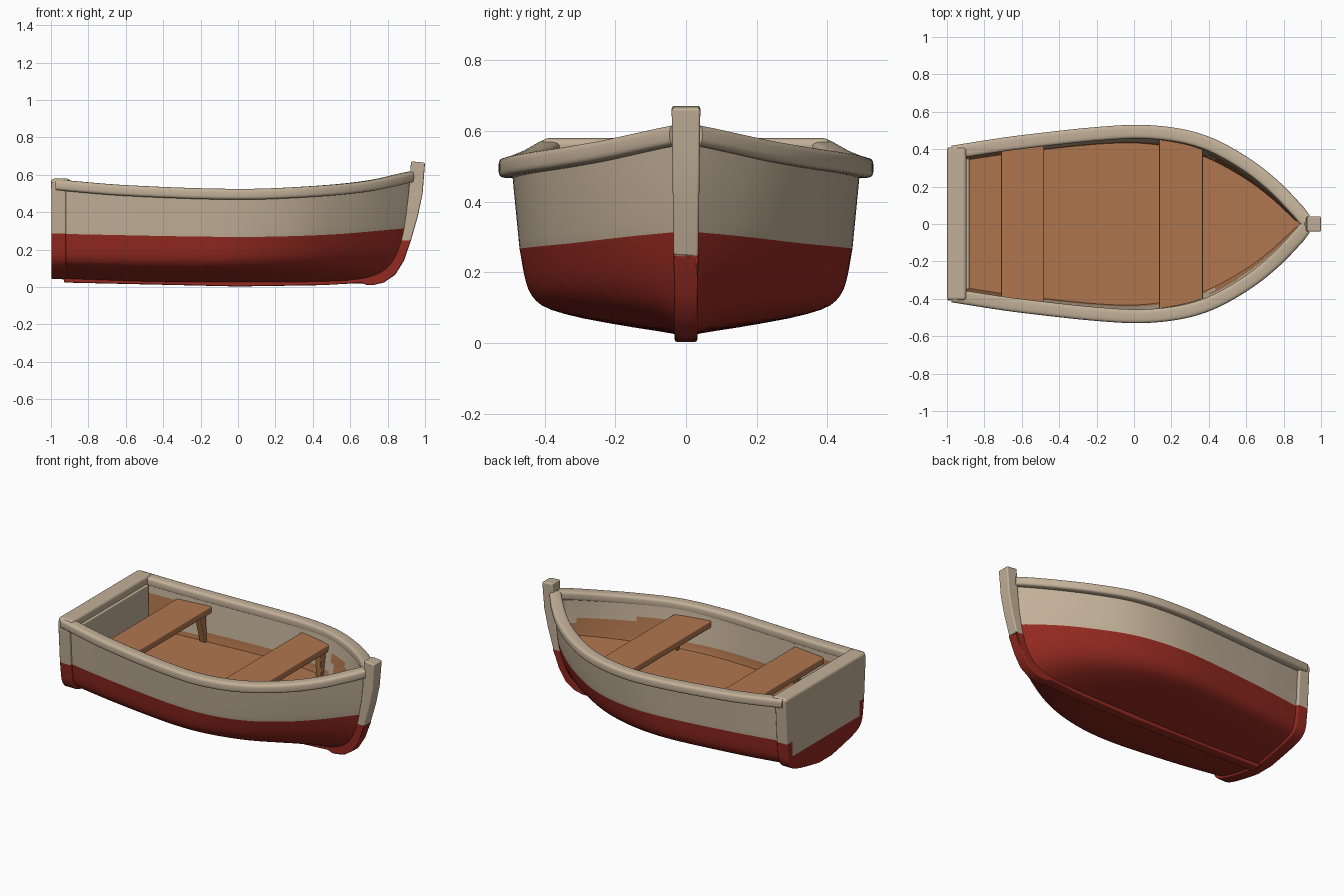
import bpy, bmesh, math
from mathutils import Vector

if "Cube" in bpy.data.objects:
    bpy.data.objects.remove(bpy.data.objects["Cube"])


def material(name, rgb):
    m = bpy.data.materials.new(name)
    m.use_nodes = True
    m.diffuse_color = (*rgb, 1)
    m.node_tree.nodes["Principled BSDF"].inputs["Base Color"].default_value = (*rgb, 1)
    return m


CREAM, RED, WOOD = 0, 1, 2
MATS = [material("cream_paint", (0.54, 0.435, 0.315)),
        material("red_paint", (0.30, 0.023, 0.015)),
        material("brown_wood", (0.43, 0.18, 0.075))]


def curve(keys, x):
    """Smooth interpolation through (x, value) keys."""
    x = min(max(x, keys[0][0]), keys[-1][0])
    i = max(k for k in range(len(keys) - 1) if keys[k][0] <= x)

    def slope(k):
        a, b = keys[max(k - 1, 0)], keys[min(k + 1, len(keys) - 1)]
        return (b[1] - a[1]) / (b[0] - a[0])
    (x0, y0), (x1, y1) = keys[i], keys[i + 1]
    w = x1 - x0
    t = (x - x0) / w
    return ((2*t**3 - 3*t**2 + 1) * y0 + (t**3 - 2*t**2 + t) * w * slope(i)
            + (3*t**2 - 2*t**3) * y1 + (t**3 - t**2) * w * slope(i + 1))


# Boat lines: half breadth, sheer, waterline, stem and bilge shape
BREADTH = [(-1, .378), (-.6, .438), (-.05, .492), (.2, .48), (.4, .428),
           (.6, .318), (.75, .2), (.88, .065), (.92, .015)]
SHEER = [(-1, .578), (-.6, .545), (0, .525), (.4, .54), (.7, .57), (.92, .618)]
WATER = [(-1, .285), (0, .268), (.5, .28), (.92, .315)]
STEM = [(.02, .68), (.04, .745), (.08, .81), (.14, .855), (.25, .895), (.4, .918), (.6, .925)]
FULL = [(0, 0), (.03, .08), (.11, .34), (.21, .62), (.31, .8), (.42, .88), (.6, .925), (1, .96)]
SHARP = [(0, 0), (.03, .1), (.1, .27), (.19, .42), (.29, .54), (.4, .64), (.58, .75), (1, .88)]
STERN_X, BOW_X = -.94, .92
LOWER, UPPER, STATIONS = 20, 8, 48


def hull_point(u, v, inset=0):
    """u runs stern to bow; v is 0 at keel, 1 at waterline, 2 at sheer."""
    sx = STERN_X + u * (BOW_X - STERN_X)
    keel = .02 + .022 * max(0, -sx) ** 2
    water, top = curve(WATER, sx), curve(SHEER, sx) - .03
    w = max(0, (u - .4) / .6) ** 1.6
    if v <= 1:
        z = keel + (water - keel) * v
        f = curve(FULL, v) * (1 - w) + curve(SHARP, v) * w
    else:
        z = water + (top - water) * (v - 1)
        low = curve(FULL, 1) * (1 - w) + curve(SHARP, 1) * w
        f = low + (1 - low) * (v - 1)
    x = STERN_X + u * (curve(STEM, z) - STERN_X - inset * .5)
    y = max(0, curve(BREADTH, sx) * f - inset)
    return Vector((x, y, z + inset * .7 * max(0, 1 - v)))


def finish(name, bm, rule=None, mirror=False, bevel=0, angle=40):
    bmesh.ops.recalc_face_normals(bm, faces=bm.faces)
    mesh = bpy.data.meshes.new(name)
    for f in bm.faces:
        f.material_index = rule(f.calc_center_median()) if callable(rule) else rule
    bm.to_mesh(mesh)
    bm.free()
    for m in MATS:
        mesh.materials.append(m)
    mesh.shade_smooth()
    mesh.set_sharp_from_angle(angle=math.radians(angle))
    ob = bpy.data.objects.new(name, mesh)
    bpy.context.collection.objects.link(ob)
    if mirror:
        mod = ob.modifiers.new("Mirror", 'MIRROR')
        mod.use_axis = (False, True, False)
    if bevel:
        mod = ob.modifiers.new("Bevel", 'BEVEL')
        mod.width, mod.segments = bevel, 3
        mod.limit_method, mod.angle_limit = 'ANGLE', math.radians(40)
        mod.harden_normals = True
    return ob


def grid(rows, closed=False):
    """Skin a list of point rows with quads."""
    bm = bmesh.new()
    vs = [[bm.verts.new(p) for p in r] for r in rows]
    n = len(rows[0])
    for a, b in zip(vs, vs[1:]):
        for j in range(n if closed else n - 1):
            k = (j + 1) % n
            bm.faces.new((a[j], a[k], b[k], b[j]))
    if closed:
        bm.faces.new(vs[0])
        bm.faces.new(vs[-1])
    return bm


def prism(a, b):
    """Solid between two matching outlines."""
    return grid([a, b], closed=True)


def cut(bm, co, no):
    bmesh.ops.bisect_plane(bm, geom=bm.verts[:] + bm.edges[:] + bm.faces[:],
                           plane_co=co, plane_no=no)


def box(name, lo, hi, mat, bevel):
    bm = bmesh.new()
    bmesh.ops.create_cube(bm, size=1)
    for v in bm.verts:
        v.co = [(l + h) / 2 + c * (h - l) for l, h, c in zip(lo, hi, v.co)]
    return finish(name, bm, mat, bevel=bevel)


VS = [i / LOWER for i in range(LOWER)] + [1 + i / UPPER for i in range(UPPER + 1)]
US = [i / STATIONS for i in range(STATIONS + 1)]

# Outer planking, red below the waterline
bm = grid([[hull_point(u, v) for v in VS] for u in US])
finish("hull", bm, lambda c: RED if c.z < curve(WATER, c.x) else CREAM, True)


# Inner lining, bare wood low down and at both ends
def lining_rule(c):
    limit = .42 if c.x > .42 else .47 if c.x < -.72 else .29
    return WOOD if c.z < limit else CREAM


bm = grid([[hull_point(u, v, .033) for v in VS] for u in US])
finish("inner_lining", bm, lining_rule, True)

# Floor boards, rising slightly to the bow
rows = []
for u in US:
    p = hull_point(u, .88 + .25 * u ** 4, .03)
    rows.append([(p.x, 0, p.z), p])
finish("floor", grid(rows), WOOD, True)

# Gunwale: rounded section swept along the sheer
W, H = .037, .029
ring = []
for i in range(20):
    a = 2 * math.pi * (i + .5) / 20
    c, s = math.cos(a), math.sin(a)
    ring.append((W * math.copysign(abs(c) ** .5, c), H * math.copysign(abs(s) ** .5, s)))
rows = []
for u in US:
    x = -.97 + u * 1.89
    d = curve(BREADTH, x + .005) - curve(BREADTH, x - .005)
    out = Vector((-d, .01, 0)).normalized()
    mid = Vector((x, curve(BREADTH, x), curve(SHEER, x) - H))
    rows.append([mid + out * a + Vector((0, 0, b)) for a, b in ring])
finish("gunwale", grid(rows, closed=True), CREAM, True, angle=60)

# Transom, with red lower part rising at the corners
side = [hull_point(0, v) for v in VS[1:]]
half = [(p.y * 1.06, p.z - .01 * (p.z < .2)) for p in side]
half[-1] = (half[-1][0], .56)
outline = half + [(-y, z) for y, z in reversed(half)]
bm = prism([(-.997, y, z) for y, z in outline], [(-.92, y, z) for y, z in outline])
for z in (.19, .285):
    cut(bm, (0, 0, z), (0, 0, 1))
for y in (-.34, .34):
    cut(bm, (0, y, 0), (0, 1, 0))
finish("transom", bm, lambda c: RED if c.z < .19 or (c.z < .285 and abs(c.y) > .335)
       else CREAM, bevel=.01)
box("transom_rail", (-1, -.41, .515), (-.895, .41, .58), CREAM, .02)
box("transom_lining", (-.925, -.35, .2), (-.88, .35, .53), CREAM, .005)

# Stem post and keel in one piece
profile = [(.925, .672), (1, .665), (.987, .5), (.962, .38), (.925, .25), (.887, .14),
           (.84, .065), (.78, .024), (.72, .01), (.69, .01), (.66, .022), (.45, .01),
           (0, .003), (-.93, .024), (-.93, .06),
           (0, .05), (.6, .05), (.75, .08), (.82, .14), (.87, .25), (.9, .4), (.912, .5)]
bm = prism([(x, -.032 - .013 * z, z) for x, z in profile],
           [(x, .032 + .013 * z, z) for x, z in profile])
cut(bm, (0, 0, .25), (0, 0, 1))
finish("stem_and_keel", bm, lambda c: RED if c.z < .25 else CREAM, bevel=.008)

# Benches with tapered knees leaning against the lining
for name, x0, x1, top in (("stern_bench", -.71, -.48, .472), ("bow_bench", .135, .368, .458)):
    y0, y1 = curve(BREADTH, x0) - .03, curve(BREADTH, x1) - .03
    plan = [(x0, -y0), (x1, -y1), (x1, y1), (x0, y0)]
    bm = prism([(x, y, top - .045) for x, y in plan], [(x, y, top) for x, y in plan])
    finish(name, bm, WOOD, bevel=.008)
    foot = hull_point((x1 - STERN_X) / (BOW_X - STERN_X), .9, .03).y
    y = min(y0, y1)
    knee = [(foot - .02, .24), (foot, .24), (y - .005, top - .03), (y - .07, top - .03)]
    bm = prism([(x1 - .06, a, z) for a, z in knee], [(x1 - .02, a, z) for a, z in knee])
    finish(name + "_knees", bm, WOOD, mirror=True, bevel=.005)
